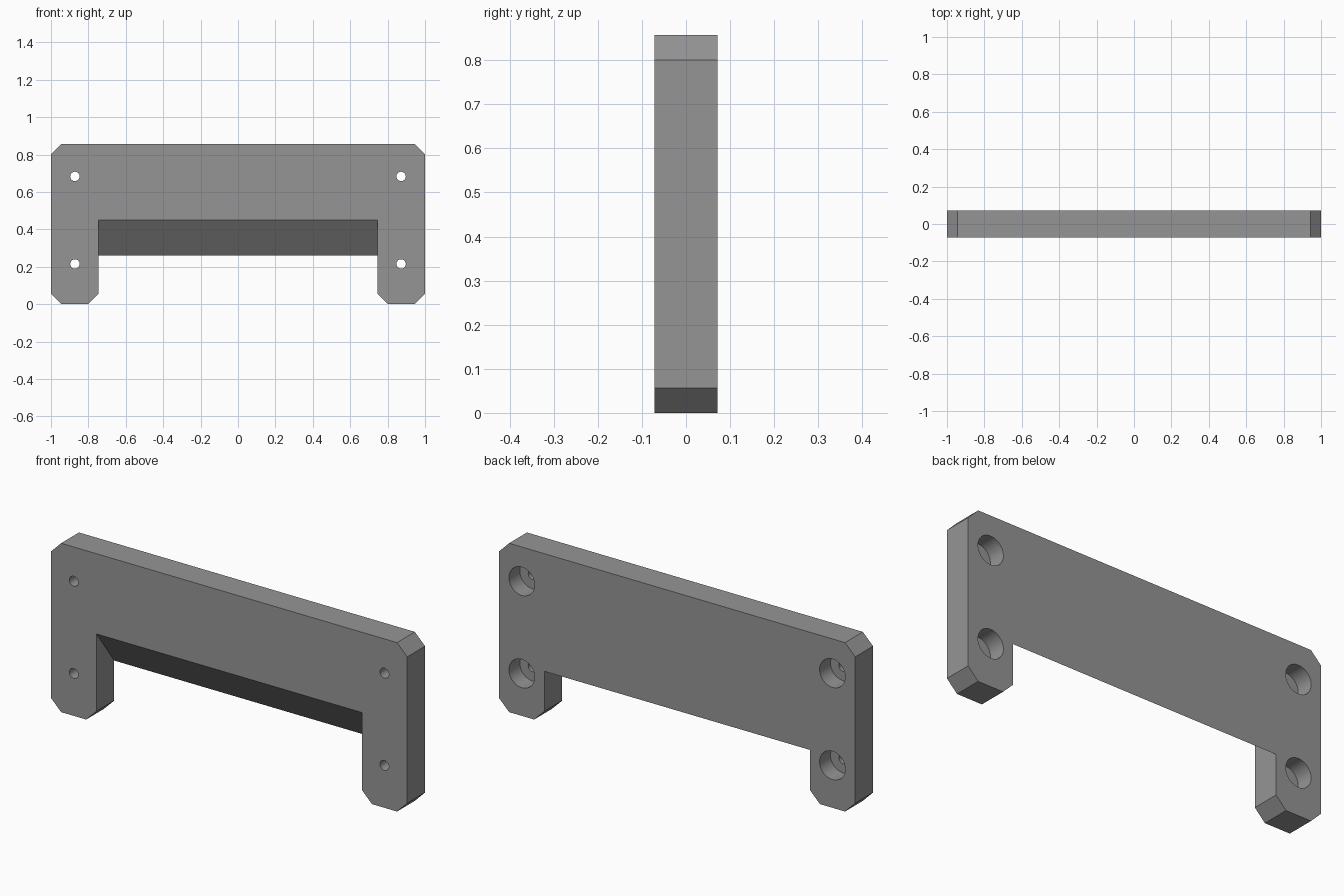
import bpy, bmesh, math

if "Cube" in bpy.data.objects:
    bpy.data.objects.remove(bpy.data.objects["Cube"])

HALF_Y = 0.0715        # half plate thickness
TOP, CH = 0.857, 0.057 # plate height, corner chamfer
INNER = 0.745          # inner side of the legs
FRONT_Z, BACK_Z = 0.45, 0.26  # sloped underside of the bridge

grey = bpy.data.materials.new("mid grey")
grey.diffuse_color = (0.3, 0.3, 0.3, 1)
grey.use_nodes = True
grey.node_tree.nodes["Principled BSDF"].inputs["Base Color"].default_value = grey.diffuse_color


def add_object(name, bm):
    bmesh.ops.recalc_face_normals(bm, faces=bm.faces)
    mesh = bpy.data.meshes.new(name)
    bm.to_mesh(mesh)
    bm.free()
    mesh.materials.append(grey)
    ob = bpy.data.objects.new(name, mesh)
    bpy.context.collection.objects.link(ob)
    return ob


# Bracket plate: mirrored half outline, with the bridge underside sloping front to back
half = [(1 - CH, TOP), (1, TOP - CH), (1, CH), (1 - CH, 0),
        (INNER + CH, 0), (INNER, CH), (INNER, None)]
outline = half + [(-x, z) for x, z in reversed(half)]
bm = bmesh.new()
rings = []
for y, slot_z in ((-HALF_Y, FRONT_Z), (HALF_Y, BACK_Z)):
    rings.append([bm.verts.new((x, y, slot_z if z is None else z)) for x, z in outline])
    bm.faces.new(rings[-1])
front, back = rings
for i in range(len(outline)):
    j = (i + 1) % len(outline)
    bm.faces.new((front[i], front[j], back[j], back[i]))
plate = add_object("bracket_plate", bm)


# Stepped screw holes: narrow through hole, wide recess on the back
def hole_cutter(name, x, z):
    steps = [(-0.2, 0.025), (-0.016, 0.025), (-0.016, 0.072), (0.2, 0.072)]
    n = 48
    bm = bmesh.new()
    loops = [[bm.verts.new((x + r * math.cos(math.tau * k / n), y,
                            z + r * math.sin(math.tau * k / n))) for k in range(n)]
             for y, r in steps]
    for a, b in zip(loops, loops[1:]):
        for k in range(n):
            m = (k + 1) % n
            bm.faces.new((a[k], a[m], b[m], b[k]))
    bm.faces.new(loops[0])
    bm.faces.new(loops[-1])
    return add_object(name, bm)


cutters = [hole_cutter("screw_hole_cutter", x, z)
           for x in (-0.872, 0.872) for z in (0.215, 0.683)]
for c in cutters:
    mod = plate.modifiers.new("screw_hole", 'BOOLEAN')
    mod.operation, mod.solver, mod.object = 'DIFFERENCE', 'EXACT', c

# Apply the cuts, drop the cutters and smooth only the hole walls
bpy.context.view_layer.objects.active = plate
plate.select_set(True)
for mod in list(plate.modifiers):
    bpy.ops.object.modifier_apply(modifier=mod.name)
for c in cutters:
    bpy.data.objects.remove(c, do_unlink=True)
bpy.ops.object.shade_smooth_by_angle(angle=math.radians(25))
